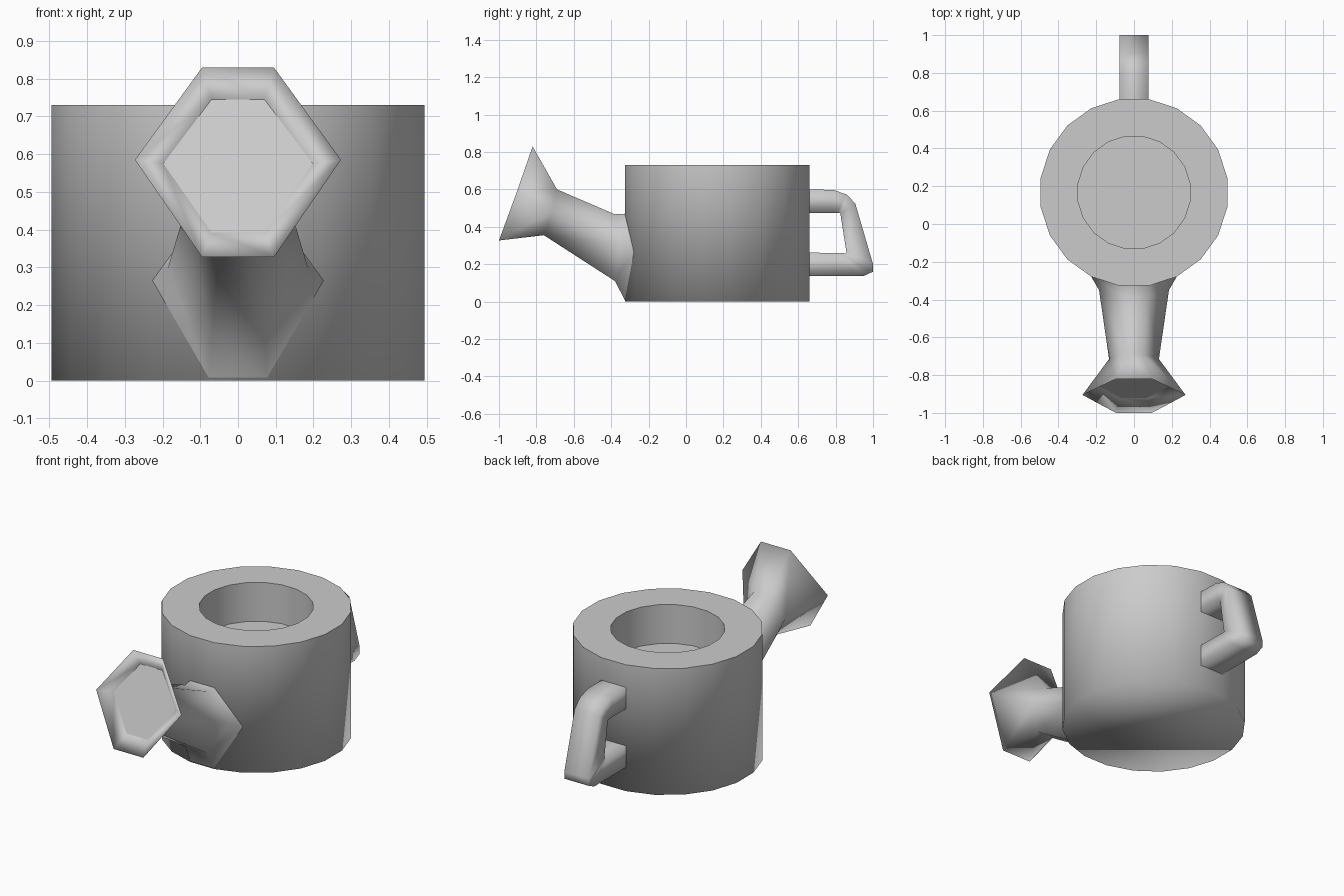
import bpy, bmesh, math

if "Cube" in bpy.data.objects:
    bpy.data.objects.remove(bpy.data.objects["Cube"])


def loft(name, rings, sharp=(), cap_start=True, cap_end=True):
    """Skin a list of equal-length point rings; edges around 'sharp' rings stay hard."""
    bm = bmesh.new()
    vr = [[bm.verts.new(p) for p in ring] for ring in rings]
    n = len(vr[0])
    for a, b in zip(vr, vr[1:]):
        for i in range(n):
            j = (i + 1) % n
            bm.faces.new((a[i], a[j], b[j], b[i]))
    if cap_start:
        bm.faces.new(vr[0])
    if cap_end:
        bm.faces.new(vr[-1])
    bmesh.ops.recalc_face_normals(bm, faces=bm.faces)
    for f in bm.faces:
        f.smooth = True
    for k in sharp:
        for i in range(n):
            e = bm.edges.get((vr[k][i], vr[k][(i + 1) % n]))
            e.smooth = False
    me = bpy.data.meshes.new(name)
    bm.to_mesh(me)
    bm.free()
    ob = bpy.data.objects.new(name, me)
    bpy.context.collection.objects.link(ob)
    return ob


# Body: 20-sided tub with a round well in the top
def circle(r, z, n=20, cy=0.167):
    return [(r * math.cos(math.tau * (i + 0.5) / n),
             cy + r * math.sin(math.tau * (i + 0.5) / n), z) for i in range(n)]


loft("body", [circle(0.5, 0), circle(0.5, 0.73), circle(0.3, 0.73), circle(0.3, 0.505)],
     sharp=(1, 2, 3))


# Spout: six-sided tube flaring into a recessed sprinkler head
def hexagon(top, mid, low):
    """Each argument is (half width, y, z) of one mirrored vertex pair."""
    right = [top, mid, low]
    return right + [(-x, y, z) for x, y, z in reversed(right)]


loft("spout", [
    hexagon((0.078, -0.325, 0.47), (0.227, -0.278, 0.265), (0.078, -0.325, 0.005)),
    hexagon((0.07, -0.38, 0.467), (0.185, -0.35, 0.30), (0.07, -0.38, 0.11)),
    hexagon((0.05, -0.69, 0.60), (0.132, -0.715, 0.48), (0.05, -0.76, 0.355)),
    hexagon((0.095, -0.82, 0.83), (0.273, -0.905, 0.585), (0.095, -1.0, 0.327)),
    hexagon((0.07, -0.79, 0.745), (0.198, -0.853, 0.575), (0.07, -0.92, 0.393)),
], sharp=(4,), cap_start=False)


# Handle: square bar bent through (outer, inner) profile pairs in the y-z plane
pairs = [
    ((0.65, 0.60), (0.65, 0.475)),
    ((0.79, 0.597), (0.79, 0.475)),
    ((0.86, 0.572), (0.81, 0.475)),
    ((0.905, 0.525), (0.825, 0.472)),
    ((1.0, 0.20), (0.858, 0.262)),
    ((1.0, 0.16), (0.85, 0.258)),
    ((0.95, 0.137), (0.83, 0.26)),
    ((0.65, 0.137), (0.65, 0.262)),
]
w = 0.078
loft("handle", [[(-w, *o), (w, *o), (w, *i), (-w, *i)] for o, i in pairs],
     cap_start=False, cap_end=False)
